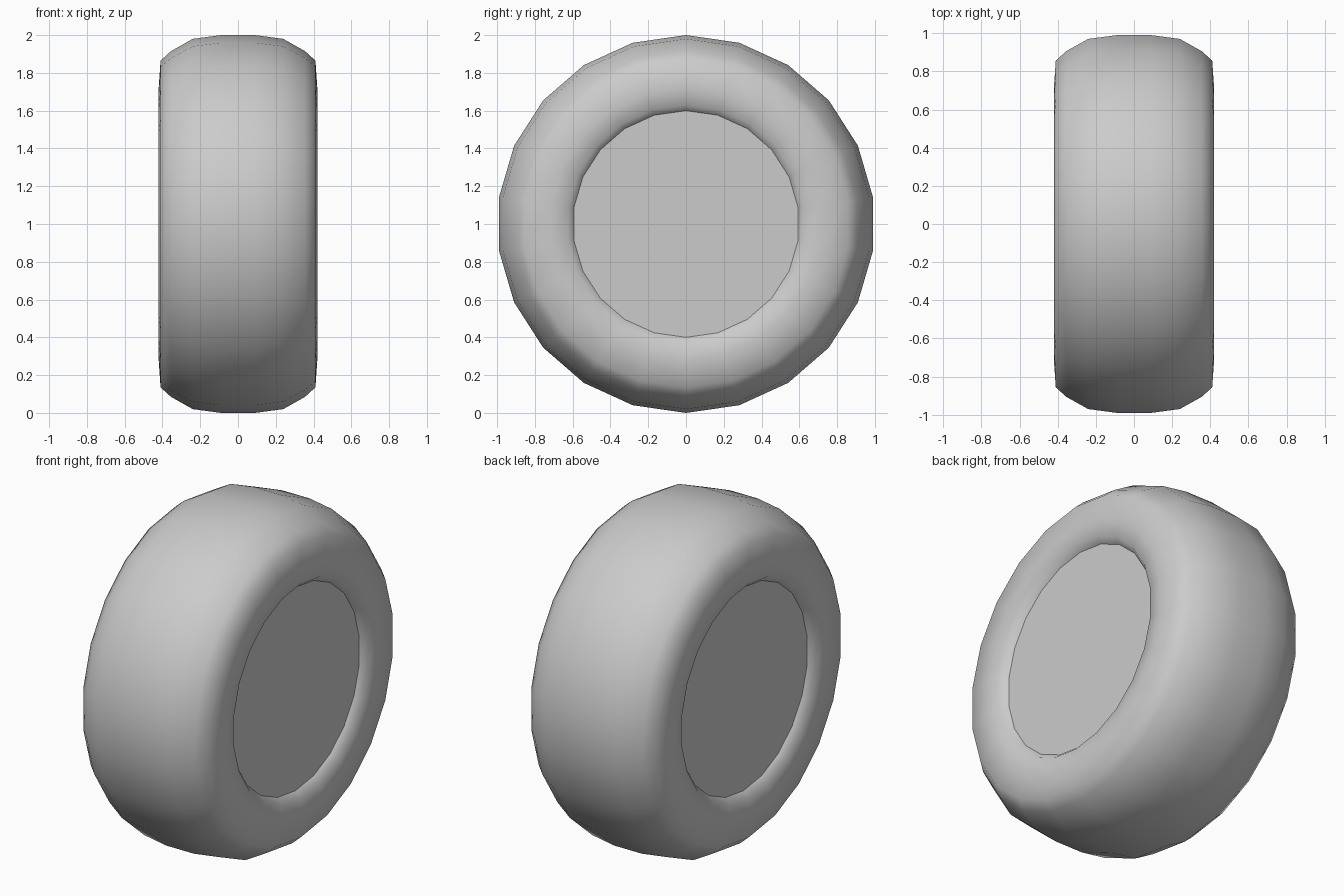
import bpy, bmesh, math

if "Cube" in bpy.data.objects:
    bpy.data.objects.remove(bpy.data.objects["Cube"])

SIDES = 22
# half profile of the tyre: (distance along the axle, radius), tread centre to hub recess
half = [(0.09, 1.0), (0.24, 0.98), (0.355, 0.915), (0.41, 0.865),
        (0.42, 0.72), (0.41, 0.63), (0.375, 0.6)]
profile = [(-x, r) for x, r in reversed(half)] + half

bm = bmesh.new()
# revolve the profile around the x axis
rings = []
for x, r in profile:
    ring = []
    for i in range(SIDES):
        a = 2 * math.pi * i / SIDES
        ring.append(bm.verts.new((x, r * math.sin(a), 1 + r * math.cos(a))))
    rings.append(ring)
for a, b in zip(rings, rings[1:]):
    for i in range(SIDES):
        j = (i + 1) % SIDES
        bm.faces.new((a[i], a[j], b[j], b[i]))
# flat hub discs on both sides
bm.faces.new(rings[0])
bm.faces.new(rings[-1])
bmesh.ops.recalc_face_normals(bm, faces=bm.faces)

mesh = bpy.data.meshes.new("wheel")
bm.to_mesh(mesh)
bm.free()
wheel = bpy.data.objects.new("wheel", mesh)
bpy.context.collection.objects.link(wheel)

# smooth tyre, crisp edge around the recessed hub
bpy.context.view_layer.objects.active = wheel
wheel.select_set(True)
bpy.ops.object.shade_smooth_by_angle(angle=math.radians(45))
